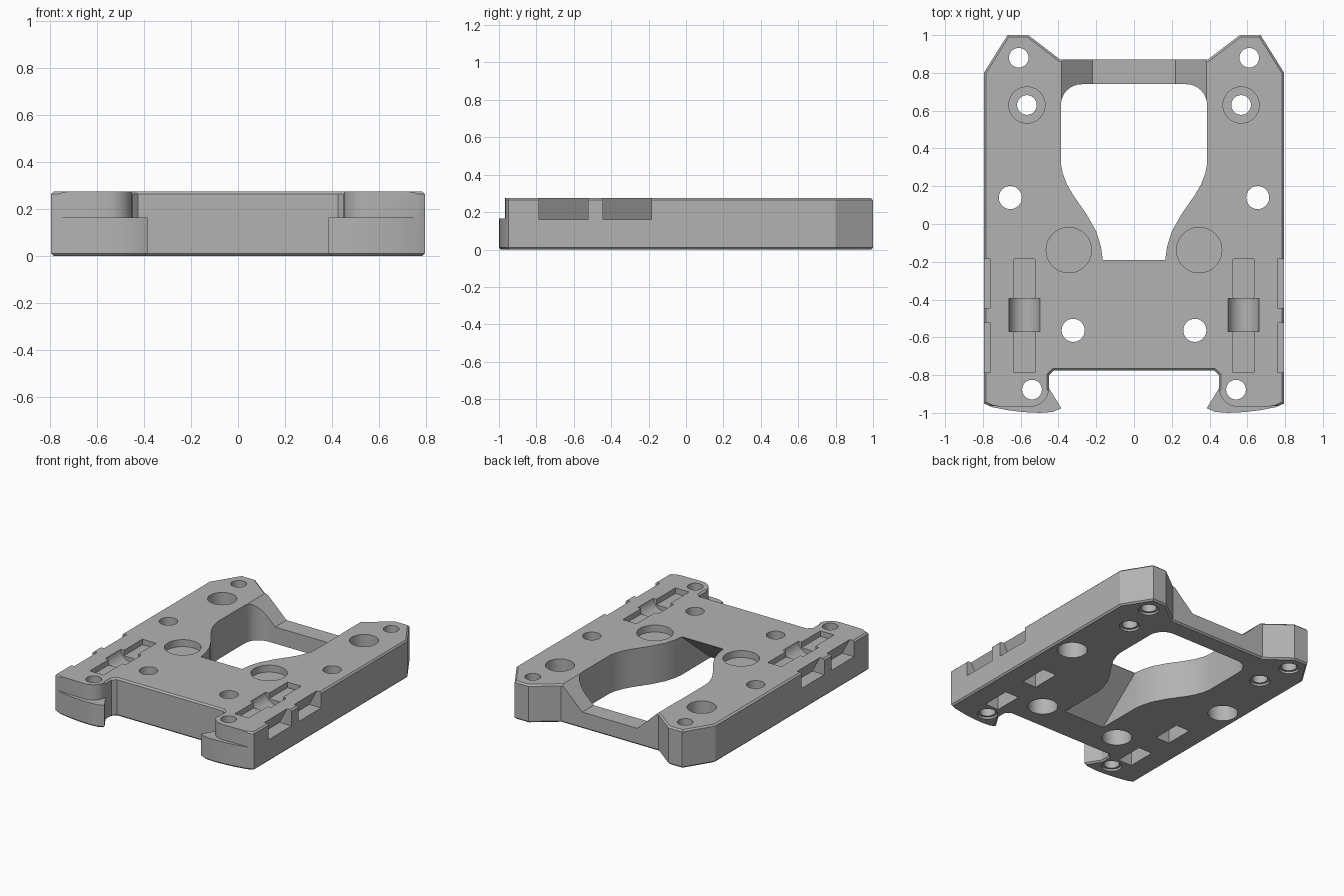
import bpy, bmesh, math
from mathutils import Vector

cube = bpy.data.objects.get("Cube")
if cube:
    bpy.data.objects.remove(cube)

TOP = 0.275
grey = bpy.data.materials.new("plain_grey")
grey.use_nodes = True
grey.diffuse_color = (0.45, 0.45, 0.45, 1)
grey.node_tree.nodes["Principled BSDF"].inputs["Base Color"].default_value = (0.45, 0.45, 0.45, 1)


def prism(name, points, lo, hi, axis="z", bevel=0):
    """Extrude a closed profile along one axis, optionally chamfering both rims."""
    place = {"x": lambda a, b, h: (h, a, b),
             "y": lambda a, b, h: (a, h, b),
             "z": lambda a, b, h: (a, b, h)}[axis]
    bm = bmesh.new()
    base = bm.faces.new([bm.verts.new(place(a, b, lo)) for a, b in points])
    new = bmesh.ops.extrude_face_region(bm, geom=[base])["geom"]
    shift = Vector(place(0, 0, hi - lo))
    bmesh.ops.translate(bm, vec=shift, verts=[v for v in new if isinstance(v, bmesh.types.BMVert)])
    bmesh.ops.recalc_face_normals(bm, faces=bm.faces)
    if bevel:
        rims = [e for e in bm.edges if abs(e.verts[0].co.z - e.verts[1].co.z) < 1e-5]
        bmesh.ops.bevel(bm, geom=rims, offset=bevel, segments=1, affect="EDGES")
    mesh = bpy.data.meshes.new(name)
    bm.to_mesh(mesh)
    bm.free()
    obj = bpy.data.objects.new(name, mesh)
    bpy.context.scene.collection.objects.link(obj)
    return obj


def mirrored(half):
    return half + [(-x, y) for x, y in reversed(half)]


def circle(x, y, r, n=40):
    return [(x + r * math.cos(i * math.tau / n), y + r * math.sin(i * math.tau / n)) for i in range(n)]


def rect(x0, x1, y0, y1):
    return [(x0, y0), (x1, y0), (x1, y1), (x0, y1)]


def arc(x, y, r, start, end, n=8):
    angles = [math.radians(start + (end - start) * i / n) for i in range(n + 1)]
    return [(x + r * math.cos(a), y + r * math.sin(a)) for a in angles]


# Main plate with two rear ears and two front hooks
outline = [(0.39, 0.87), (0.56, 1.0), (0.67, 1.0), (0.795, 0.80), (0.795, -0.95),
           (0.75, -0.97), (0.66, -0.987), (0.58, -0.996), (0.5, -1.0), (0.43, -0.995), (0.385, -0.975),
           (0.45, -0.87), (0.45, -0.80), (0.425, -0.775)]
plate = prism("mounting_plate", mirrored(outline), 0, TOP, bevel=0.011)
plate.data.materials.append(grey)


def cut(*args, **kw):
    cutter = prism("cutter", *args, **kw)
    cutter.hide_render = True
    mod = plate.modifiers.new("cut", "BOOLEAN")
    mod.operation, mod.solver, mod.object = "DIFFERENCE", "EXACT", cutter
    bpy.context.view_layer.objects.active = plate
    bpy.ops.object.modifier_apply(modifier=mod.name)
    bpy.data.objects.remove(cutter)


# Central keyhole opening
opening = [(0.165, -0.19), (0.175, -0.12), (0.2, -0.04), (0.25, 0.05), (0.32, 0.15),
           (0.355, 0.21), (0.378, 0.27), (0.387, 0.32)] + arc(0.277, 0.63, 0.11, 0, 90)
cut(mirrored(opening), -0.1, 0.4)

# Ramp under the front of the opening
cut([(-0.1, -0.05), (-0.58, -0.05), (-0.19, 0.272), (-0.1, 0.272)], -0.166, 0.166, axis="x")

# Lowered rear bridge with sloping ends
cut([(-0.40, 0.29), (-0.22, 0.12), (0.22, 0.12), (0.40, 0.29)], 0.45, 1.1, axis="y")

for s in (-1, 1):
    def side(points):
        return [(s * a, b) for a, b in points]

    # Step above each hook
    cut(side([(0.85, -0.962), (0.58, -0.968)] + arc(0.55, -0.868, 0.1, 270, 180)
             + [(0.449, -0.83), (0.3, -0.83), (0.3, -1.1), (0.85, -1.1)]), 0.165, 0.4)

    # Plain through holes
    for x, y, r in ((0.61, 0.88, 0.052), (0.567, 0.63, 0.052), (0.655, 0.14, 0.061),
                    (0.322, -0.563, 0.061), (0.54, -0.877, 0.052)):
        cut(circle(s * x, y, r), -0.1, 0.4)

    # Recesses sunk from the top
    cut(circle(s * 0.567, 0.63, 0.096), 0.15, 0.4)
    cut(circle(s * 0.345, -0.138, 0.12), 0.225, 0.4)

    # Recesses sunk from the underside
    for x, y in ((0.655, 0.14), (0.322, -0.563)):
        cut(circle(s * x, y, 0.1), -0.1, 0.13)
    for x, y in ((0.61, 0.88), (0.567, 0.63), (0.54, -0.877)):
        cut(circle(s * x, y, 0.068), -0.1, 0.015)

    # Top channel with a round-bottomed seat in the middle
    cut(rect(s * 0.525, s * 0.635, -0.785, -0.185), 0.235, 0.4)
    cut(circle(s * 0.58, 0.285, 0.083), -0.57, -0.395, axis="y")

    # Side notches and underside slots
    for y0, y1 in ((-0.785, -0.525), (-0.445, -0.185)):
        cut(side([(0.85, 0.16), (0.70, 0.16), (0.768, 0.29), (0.85, 0.29)]), y0, y1, axis="y")
    for y0, y1 in ((-0.785, -0.575), (-0.395, -0.185)):
        cut(rect(s * 0.525, s * 0.635, y0, y1), -0.1, 0.1)

# Smooth round walls, keep corners crisp
bpy.ops.object.select_all(action="DESELECT")
plate.select_set(True)
bpy.context.view_layer.objects.active = plate
bpy.ops.object.shade_smooth_by_angle(angle=math.radians(25))
